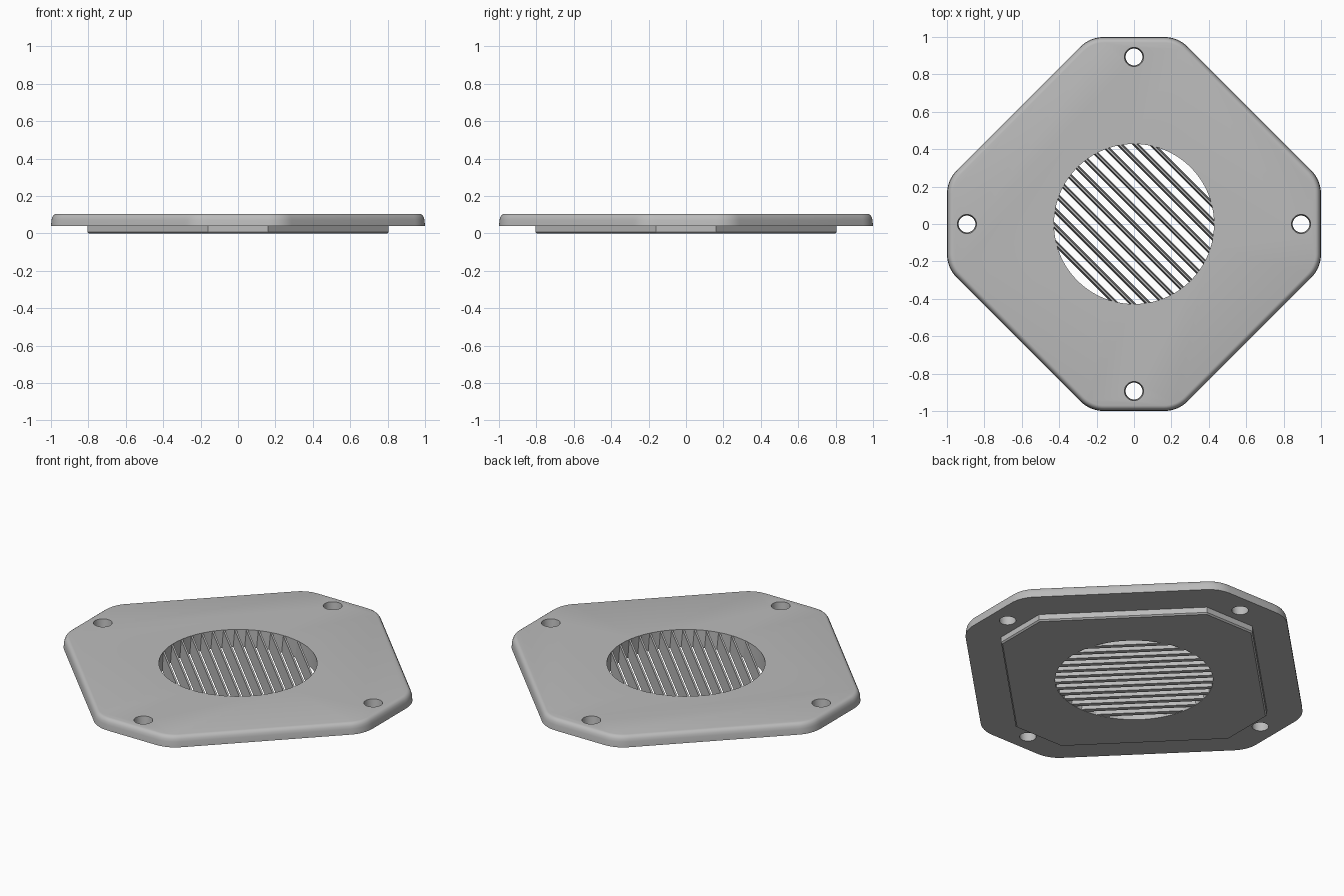
import bpy, bmesh
from math import sin, cos, tan, radians, sqrt, pi
from mathutils import Matrix

TOP = 0.105
GRILLE_R = 0.428

cube = bpy.data.objects.get("Cube")
if cube:
    bpy.data.objects.remove(cube, do_unlink=True)

grey = bpy.data.materials.new("plain grey")
grey.use_nodes = True
grey.diffuse_color = (0.5, 0.5, 0.5, 1)
grey.node_tree.nodes["Principled BSDF"].inputs["Base Color"].default_value = (0.5, 0.5, 0.5, 1)


def make_object(name, bm):
    bmesh.ops.recalc_face_normals(bm, faces=bm.faces)
    mesh = bpy.data.meshes.new(name)
    bm.to_mesh(mesh)
    bm.free()
    mesh.materials.append(grey)
    obj = bpy.data.objects.new(name, mesh)
    bpy.context.collection.objects.link(obj)
    return obj


def octagon(half, side, radius, steps):
    """Octagon with flats on the axes and rounded corners."""
    t = tan(radians(22.5))
    arc = []
    for i in range(steps + 1):
        a = radians(45 * i / steps)
        arc.append((half - radius + radius * cos(a), side - radius * t + radius * sin(a)))
    if radius == 0:
        arc = arc[:1]
    quarter = arc + [(y, x) for x, y in reversed(arc)]
    points = []
    for k in range(4):
        points += quarter
        quarter = [(-y, x) for x, y in quarter]
    return points


def lofted_plate(name, half, side, radius, steps, profile):
    """Stack inset outlines; profile holds (inset, height) pairs."""
    bm = bmesh.new()
    rings = []
    for inset, z in profile:
        outline = octagon(half - inset, side - inset * tan(radians(22.5)),
                          max(radius - inset, 0), steps)
        rings.append([bm.verts.new((x, y, z)) for x, y in outline])
    n = len(rings[0])
    for low, high in zip(rings, rings[1:]):
        for i in range(n):
            j = (i + 1) % n
            bm.faces.new((low[i], low[j], high[j], high[i]))
    bm.faces.new(rings[0][::-1])
    bm.faces.new(rings[-1])
    return make_object(name, bm)


def cutter(name, x, y, z0, z1, r0, r1, sides):
    bm = bmesh.new()
    bmesh.ops.create_cone(bm, cap_ends=True, segments=sides, radius1=r0, radius2=r1,
                          depth=z1 - z0,
                          matrix=Matrix.Translation((x, y, (z0 + z1) / 2)))
    obj = make_object(name, bm)
    obj.hide_render = True
    return obj


def cut(obj, cutters):
    """Subtract the cutters and bake the result into the mesh."""
    for c in cutters:
        mod = obj.modifiers.new("cut", 'BOOLEAN')
        mod.operation = 'DIFFERENCE'
        mod.solver = 'EXACT'
        mod.object = c
    graph = bpy.context.evaluated_depsgraph_get()
    mesh = bpy.data.meshes.new_from_object(obj.evaluated_get(graph))
    obj.modifiers.clear()
    obj.data = mesh


def shade(obj, angle):
    bpy.ops.object.select_all(action='DESELECT')
    obj.select_set(True)
    bpy.context.view_layer.objects.active = obj
    bpy.ops.object.shade_smooth_by_angle(angle=radians(angle))


# Main cover plate with a rounded top rim, and the smaller stepped base
cover = lofted_plate("cover_plate", 1.0, 0.235, 0.18, 8,
                     [(0, 0.04), (0.003, 0.072), (0.007, 0.087), (0.014, 0.098),
                      (0.022, 0.103), (0.03, TOP)])
base = lofted_plate("base_step", 0.805, 0.16, 0, 1,
                    [(0.008, 0), (0, 0.008), (0, 0.04)])

# Round grille opening and four slightly tapered screw holes
opening = cutter("opening_cutter", 0, 0, -0.1, 0.2, GRILLE_R, GRILLE_R, 96)
holes = [cutter("screw_hole_cutter", 0.893 * cos(k * pi / 2), 0.893 * sin(k * pi / 2),
                0.03, TOP + 0.01, 0.044, 0.052, 32) for k in range(4)]
cut(cover, [opening] + holes)
cut(base, [opening])
for c in [opening] + holes:
    bpy.data.objects.remove(c, do_unlink=True)
shade(cover, 30)
shade(base, 30)

# Diagonal slats with narrow tops, ends sunk into the opening wall
bm = bmesh.new()
for k in range(-6, 7):
    d = k * 0.0615
    half = sqrt(GRILLE_R ** 2 - d ** 2) + 0.022
    section = [(-0.013, 0.002), (0.013, 0.002), (0.005, 0.102), (-0.005, 0.102)]
    ends = [[bm.verts.new((e, d + w, z)) for w, z in section] for e in (-half, half)]
    bm.faces.new(ends[0])
    bm.faces.new(ends[1][::-1])
    for i in range(4):
        j = (i + 1) % 4
        bm.faces.new((ends[0][i], ends[0][j], ends[1][j], ends[1][i]))
bmesh.ops.rotate(bm, verts=bm.verts, cent=(0, 0, 0), matrix=Matrix.Rotation(radians(-45), 3, 'Z'))
make_object("grille_slats", bm)
